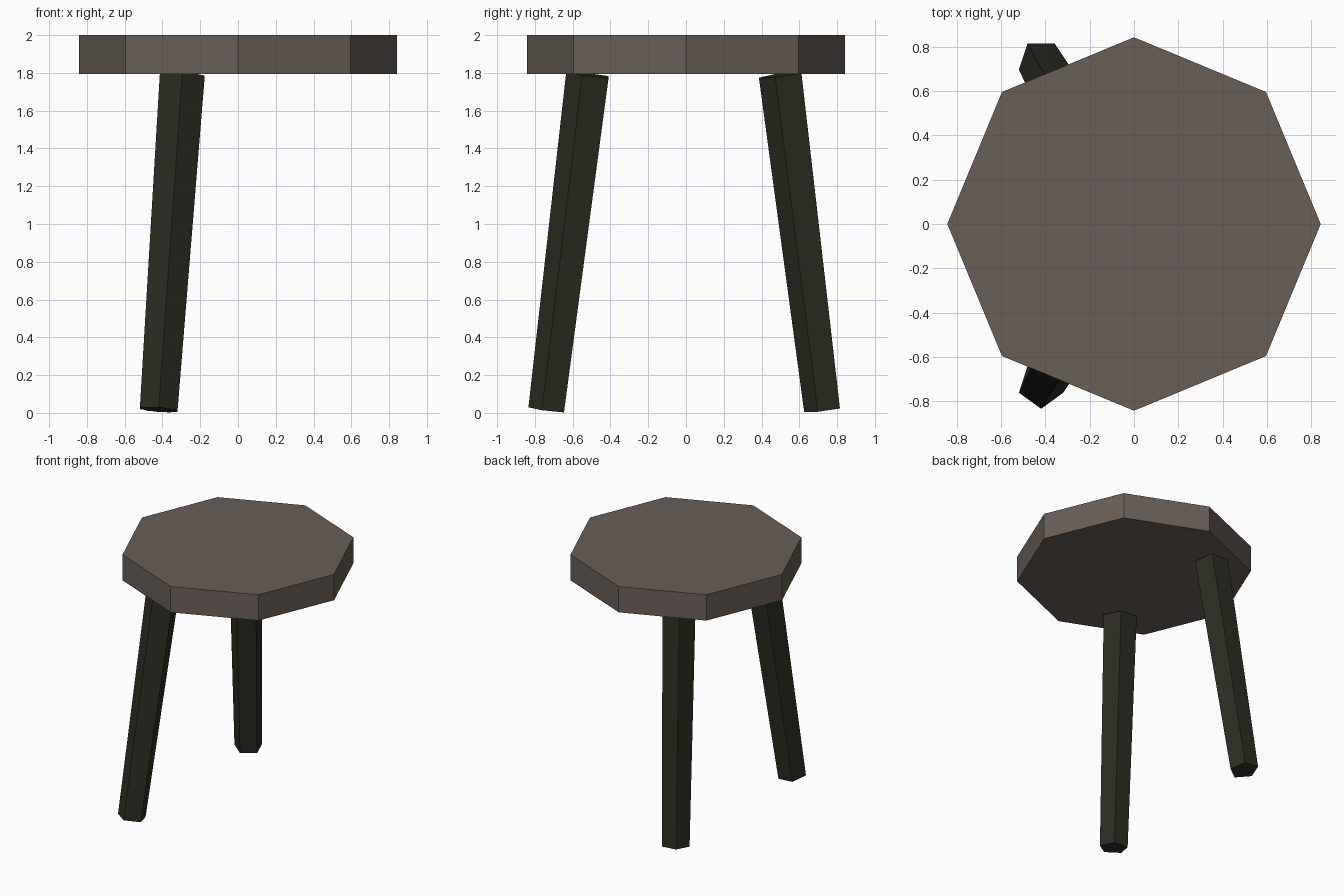
import bpy
import bmesh
from math import pi, sin, cos
from mathutils import Vector

cube = bpy.data.objects.get("Cube")
if cube:
    bpy.data.objects.remove(cube, do_unlink=True)


def make_material(name, rgb):
    mat = bpy.data.materials.new(name)
    mat.use_nodes = True
    colour = (*rgb, 1.0)
    mat.diffuse_color = colour
    mat.node_tree.nodes["Principled BSDF"].inputs["Base Color"].default_value = colour
    return mat


def tapered_prism(name, sides, bottom, top, r_bottom, r_top, mat):
    """Flat-sided bar between two points, with one corner towards the front."""
    bottom, top = Vector(bottom), Vector(top)
    tilt = Vector((0, 0, 1)).rotation_difference(top - bottom)
    bm = bmesh.new()
    rings = []
    for centre, radius in ((bottom, r_bottom), (top, r_top)):
        ring = []
        for i in range(sides):
            a = -pi / 2 + 2 * pi * i / sides
            ring.append(bm.verts.new(centre + tilt @ Vector((radius * cos(a), radius * sin(a), 0))))
        rings.append(ring)
    low, high = rings
    bm.faces.new(low[::-1])
    bm.faces.new(high)
    for i in range(sides):
        j = (i + 1) % sides
        bm.faces.new((low[i], low[j], high[j], high[i]))
    mesh = bpy.data.meshes.new(name)
    bm.to_mesh(mesh)
    bm.free()
    mesh.materials.append(mat)
    obj = bpy.data.objects.new(name, mesh)
    bpy.context.collection.objects.link(obj)
    return obj


seat_brown = make_material("seat_brown", (0.14, 0.114, 0.097))
leg_dark = make_material("leg_dark_olive", (0.026, 0.026, 0.017))

# Octagonal seat slab
tapered_prism("seat", 8, (0, 0, 1.795), (0, 0, 2), 0.843, 0.843, seat_brown)

# Two splayed five-sided legs, front and back
for name, side in (("front_leg", -1), ("back_leg", 1)):
    tapered_prism(name, 5, (-0.42, 0.73 * side, 0.017), (-0.295, 0.51 * side, 1.79),
                  0.105, 0.125, leg_dark)
